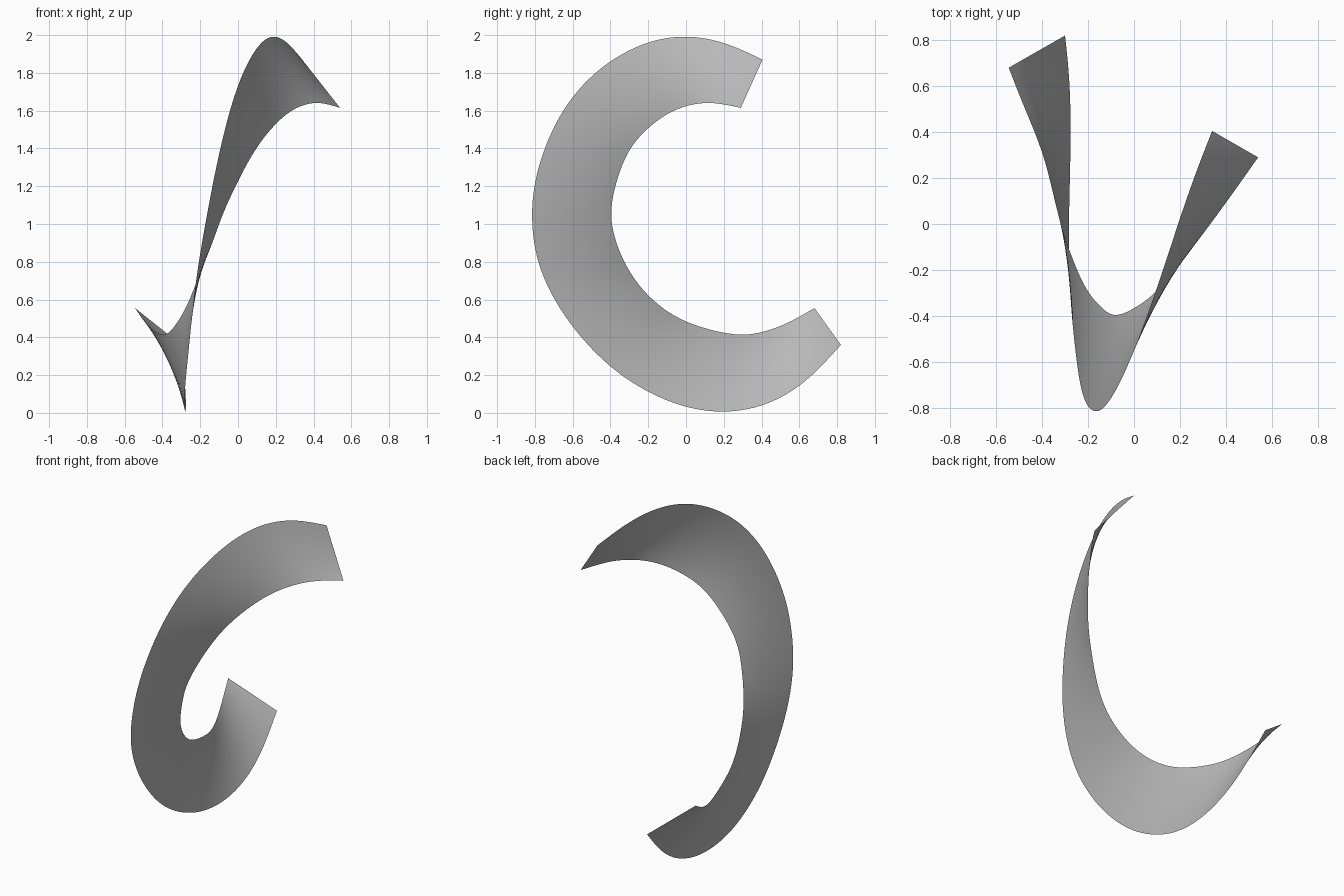
import bpy
import bmesh
from mathutils import Vector

SEGMENTS = 96   # divisions along the ribbon
ACROSS = 12     # divisions from outer to inner edge

cube = bpy.data.objects.get("Cube")
if cube:
    bpy.data.objects.remove(cube, do_unlink=True)

# Guide points of both ribbon edges, from the low end to the high end
outer_guide = [
    (-.30, .82, .36), (-.28, .62, .15), (-.275, .4, .03), (-.28, .15, 0),
    (-.285, -.1, .06), (-.275, -.35, .2), (-.255, -.55, .39), (-.235, -.7, .6),
    (-.205, -.795, .82), (-.16, -.82, 1.07), (-.12, -.79, 1.28), (-.055, -.68, 1.56),
    (.02, -.5, 1.79), (.11, -.25, 1.95), (.185, -.02, 2), (.26, .2, 1.965), (.34, .405, 1.87)]
inner_guide = [
    (-.545, .68, .555), (-.495, .55, .48), (-.44, .42, .43), (-.385, .27, .41),
    (-.32, 0, .48), (-.26, -.17, .59), (-.205, -.29, .73), (-.135, -.37, .9),
    (-.07, -.4, 1.08), (.07, -.32, 1.36), (.18, -.2, 1.51),
    (.295, -.05, 1.61), (.42, .12, 1.645), (.54, .29, 1.615)]


def smooth_path(guide, steps=24):
    """Catmull-Rom curve through the guide points."""
    pts = [Vector(p) for p in guide]
    pts = [pts[0] * 2 - pts[1]] + pts + [pts[-1] * 2 - pts[-2]]
    path = []
    for a, b, c, d in zip(pts, pts[1:], pts[2:], pts[3:]):
        for k in range(steps):
            t = k / steps
            path.append(b + (c - a) * (t / 2)
                        + (a * 2 - b * 5 + c * 4 - d) * (t * t / 2)
                        + (b * 3 - a - c * 3 + d) * (t ** 3 / 2))
    path.append(pts[-2])
    return path


def even_points(path, count):
    """Points spaced evenly along the length of a path."""
    lengths = [0.0]
    for p, q in zip(path, path[1:]):
        lengths.append(lengths[-1] + (q - p).length)
    result, j = [], 0
    for i in range(count + 1):
        target = lengths[-1] * i / count
        while j < len(path) - 2 and lengths[j + 1] < target:
            j += 1
        t = (target - lengths[j]) / (lengths[j + 1] - lengths[j])
        result.append(path[j].lerp(path[j + 1], t))
    return result


def relax(points, rounds=12):
    """Even out small wobbles while keeping the ends fixed."""
    for _ in range(rounds):
        points = [points[0]] + [
            q / 2 + (p + r) / 4 for p, q, r in zip(points, points[1:], points[2:])
        ] + [points[-1]]
    return points


# Twisted ribbon: straight rulings between the two edges
outer = relax(even_points(smooth_path(outer_guide), SEGMENTS))
inner = relax(even_points(smooth_path(inner_guide), SEGMENTS))
bm = bmesh.new()
rows = [[bm.verts.new(o.lerp(i, k / ACROSS)) for k in range(ACROSS + 1)]
        for o, i in zip(outer, inner)]
for low, high in zip(rows, rows[1:]):
    for k in range(ACROSS):
        face = bm.faces.new((low[k], low[k + 1], high[k + 1], high[k]))
        face.smooth = True
mesh = bpy.data.meshes.new("twisted_ribbon")
bm.to_mesh(mesh)
bm.free()
ribbon = bpy.data.objects.new("twisted_ribbon", mesh)
bpy.context.collection.objects.link(ribbon)

# Plain grey material
grey = bpy.data.materials.new("plain_grey")
grey.use_nodes = True
colour = (0.48, 0.48, 0.48, 1)
grey.diffuse_color = colour
grey.node_tree.nodes["Principled BSDF"].inputs["Base Color"].default_value = colour
mesh.materials.append(grey)
